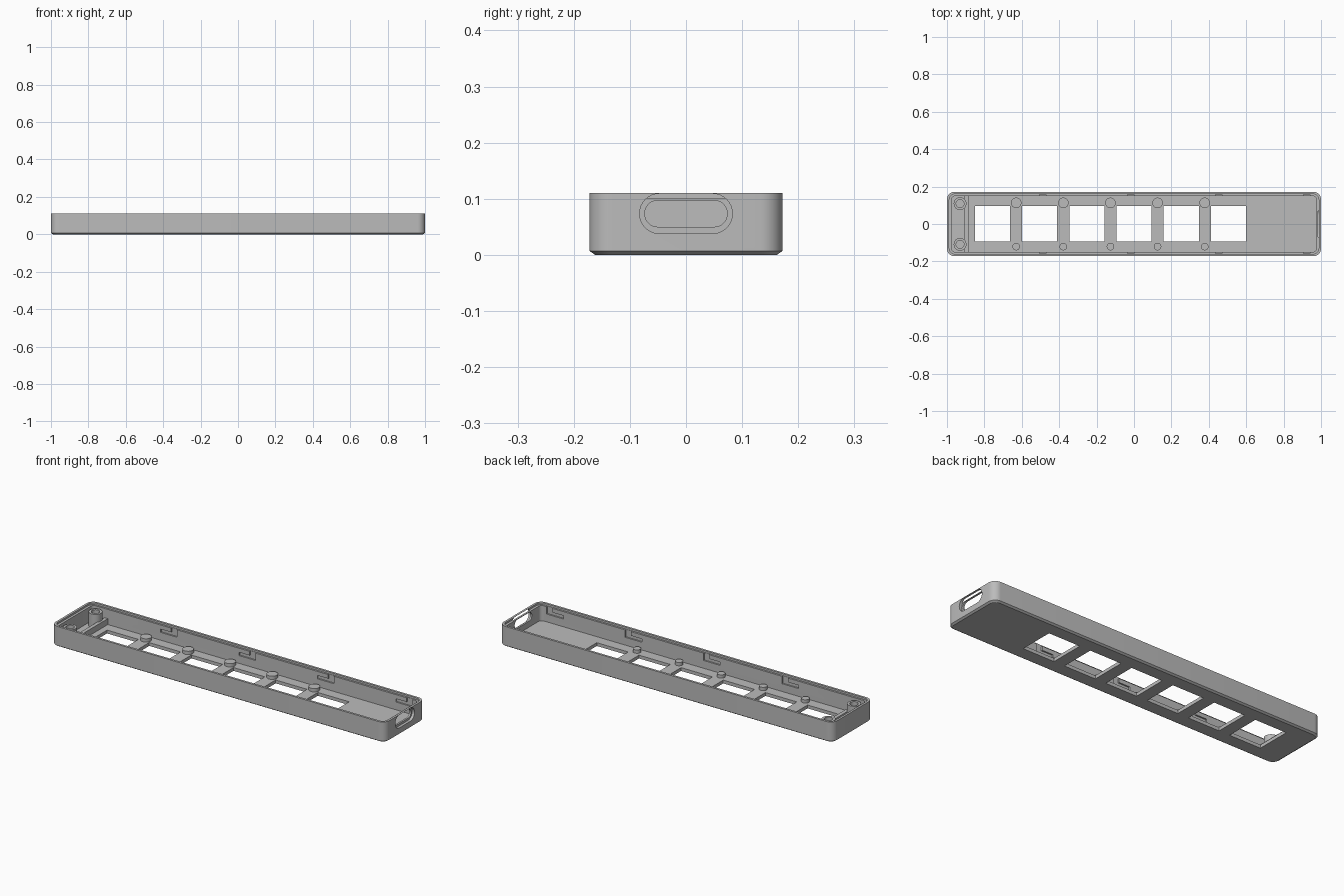
import bpy, bmesh, math

if "Cube" in bpy.data.objects:
    bpy.data.objects.remove(bpy.data.objects["Cube"])

grey = bpy.data.materials.new("grey plastic")
grey.use_nodes = True
colour = (0.5, 0.5, 0.5, 1)
grey.diffuse_color = colour
grey.node_tree.nodes["Principled BSDF"].inputs["Base Color"].default_value = colour


def finish(name, bm):
    bmesh.ops.recalc_face_normals(bm, faces=bm.faces)
    mesh = bpy.data.meshes.new(name)
    bm.to_mesh(mesh)
    bm.free()
    mesh.materials.append(grey)
    obj = bpy.data.objects.new(name, mesh)
    bpy.context.collection.objects.link(obj)
    return obj


def rounded(w, h, r, n=8):
    """Outline of a rounded rectangle, as (u, v) points."""
    pts = []
    for k, (sx, sy) in enumerate([(1, 1), (-1, 1), (-1, -1), (1, -1)]):
        for i in range(n + 1):
            a = math.pi / 2 * (k + i / n)
            pts.append((sx * (w / 2 - r) + r * math.cos(a),
                        sy * (h / 2 - r) + r * math.sin(a)))
    return pts


def loft(bm, sections, place):
    """Join outlines (points, t) into a closed solid."""
    rings = [[bm.verts.new(place(u, v, t)) for u, v in pts] for pts, t in sections]
    for a, b in zip(rings, rings[1:]):
        for i in range(len(a)):
            j = (i + 1) % len(a)
            bm.faces.new((a[i], a[j], b[j], b[i]))
    bm.faces.new(rings[0])
    bm.faces.new(rings[-1])


def along_z(u, v, t):
    return (u, v, t)


def along_y(u, v, t):
    return (u, t, v)


def lathe(name, x, y, profile, n=32):
    bm = bmesh.new()
    verts = [bm.verts.new((r, 0, z)) for r, z in profile]
    edges = [bm.edges.new(p) for p in zip(verts, verts[1:])]
    bmesh.ops.spin(bm, geom=verts + edges, cent=(0, 0, 0), axis=(0, 0, 1),
                   angle=2 * math.pi, steps=n, use_duplicate=False)
    bmesh.ops.remove_doubles(bm, verts=bm.verts, dist=1e-5)
    obj = finish(name, bm)
    obj.location = (x, y, 0)
    smooth(obj)
    return obj


def smooth(obj):
    bpy.ops.object.select_all(action="DESELECT")
    bpy.context.view_layer.objects.active = obj
    obj.select_set(True)
    bpy.ops.object.shade_smooth_by_angle(angle=math.radians(30))


def cut(target, bm):
    cutter = finish("cutter", bm)
    mod = target.modifiers.new("cut", "BOOLEAN")
    mod.operation = "DIFFERENCE"
    mod.solver = "EXACT"
    mod.object = cutter
    bpy.ops.object.select_all(action="DESELECT")
    bpy.context.view_layer.objects.active = target
    target.select_set(True)
    bpy.ops.object.modifier_apply(modifier=mod.name)
    bpy.data.objects.remove(cutter)


H, FLOOR = 0.11, 0.018

# Tray body with a chamfered underside
bm = bmesh.new()
body = rounded(2, 0.344, 0.04)
loft(bm, [(rounded(1.98, 0.324, 0.03), 0), (body, 0.007), (body, H)], along_z)
tray = finish("tray", bm)

# Cavity with a stepped rim
bm = bmesh.new()
inner, lip = rounded(1.95, 0.3, 0.02), rounded(1.976, 0.32, 0.03)
loft(bm, [(inner, FLOOR), (inner, 0.1), (lip, 0.1), (lip, 0.2)], along_z)
cut(tray, bm)

# Row of six square windows in the floor
bm = bmesh.new()
for i in range(6):
    cx = -0.757 + 0.2525 * i
    square = [(cx + sx * 0.094, 0.001 + sy * 0.094)
              for sx, sy in [(-1, -1), (1, -1), (1, 1), (-1, 1)]]
    loft(bm, [(square, -0.05), (square, 0.05)], along_z)
cut(tray, bm)

# L-shaped catch slots inside both long walls
bm = bmesh.new()
for i in range(4):
    x = -0.57 + 0.47 * i
    ell = [(x, 0.06), (x + 0.1, 0.06), (x + 0.1, 0.15),
           (x + 0.065, 0.15), (x + 0.065, 0.078), (x, 0.078)]
    loft(bm, [(ell, -0.158), (ell, 0.158)], along_y)
cut(tray, bm)

# Recessed port in the end wall
bm = bmesh.new()
hole, recess = rounded(0.147, 0.047, 0.023), rounded(0.165, 0.071, 0.035)
loft(bm, [(hole, 0.94), (hole, 0.985), (recess, 0.985), (recess, 1.05)],
     lambda u, v, t: (t, u, v + 0.0735))
cut(tray, bm)
smooth(tray)

# Locating pegs between the windows
for i in range(5):
    x = -0.63 + 0.252 * i
    for side, y, r in (("back", 0.113, 0.028), ("front", -0.121, 0.02)):
        lathe(f"{side}_peg_{i + 1}", x, y,
              [(0, 0.036), (r, 0.036), (r, 0.01)])

# Hollow screw bosses
for side, y in (("back", 0.109), ("front", -0.109)):
    lathe(f"{side}_screw_boss", -0.93, y,
          [(0, 0.03), (0.021, 0.03), (0.021, 0.092), (0.034, 0.092), (0.034, 0.01)])

# Cross rib beside the bosses
bm = bmesh.new()
bar = [(-0.905, -0.152), (-0.885, -0.152), (-0.885, 0.152), (-0.905, 0.152)]
loft(bm, [(bar, 0.01), (bar, 0.05)], along_z)
finish("cross_rib", bm)
